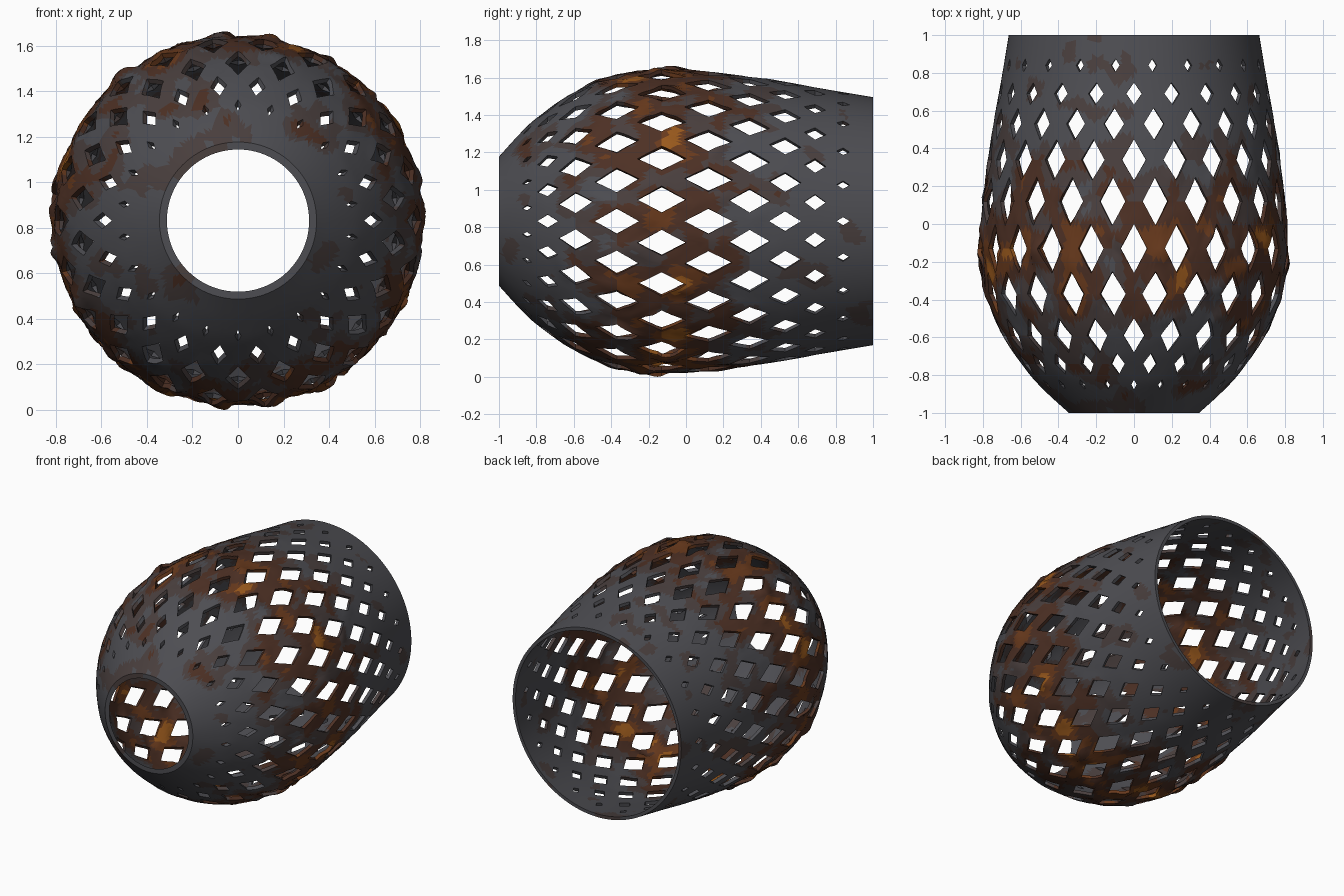
import bpy, bmesh, math
from mathutils import Vector, noise

if "Cube" in bpy.data.objects:
    bpy.data.objects.remove(bpy.data.objects["Cube"])

N = 22                      # diamond columns around the shell
STEP = 2 * math.pi / N
ZC = 0.815                  # height of the shell axis (axis runs along y)
THICK = 0.022

# shell profile: (y, radius)
PROFILE = [(-1, .345), (-.9, .455), (-.8, .55), (-.6, .69), (-.4, .775), (-.2, .81),
           (0, .81), (.2, .791), (.5, .75), (.75, .705), (1, .663)]
# hole rows: (y, half length along y, half width around)
ROWS = [(-.85, .025, .014), (-.74, .055, .036), (-.59, .09, .056), (-.37, .118, .068),
        (-.13, .13, .070), (.12, .128, .068), (.34, .108, .064), (.53, .085, .054),
        (.69, .058, .042), (.84, .035, .022)]
YS = [-.94] + [r[0] for r in ROWS] + [.93]


def radius(y):
    """Smooth interpolation of the profile."""
    n = len(PROFILE)
    i = 0
    while i < n - 2 and y > PROFILE[i + 1][0]:
        i += 1

    def slope(k):
        a, b = PROFILE[max(k - 1, 0)], PROFILE[min(k + 1, n - 1)]
        return (b[1] - a[1]) / (b[0] - a[0])
    (y0, r0), (y1, r1) = PROFILE[i], PROFILE[i + 1]
    h = y1 - y0
    t = (y - y0) / h
    return ((2*t**3 - 3*t*t + 1) * r0 + (t**3 - 2*t*t + t) * h * slope(i)
            + (3*t*t - 2*t**3) * r1 + (t**3 - t*t) * h * slope(i + 1))


def wear(y):
    """Corrosion is strongest around the widest part."""
    return math.exp(-((y + .15) / .42) ** 2)


def point(a, y):
    r = radius(y)
    p = Vector((r * math.sin(a), y, r * math.cos(a)))
    lump = max(0, noise.noise(p * 7 + Vector((3, 1, 5))) - .15) * .05
    lump += noise.noise(p * 16) * .006
    r += lump * wear(y)
    return (r * math.sin(a), y, ZC + r * math.cos(a))


bm = bmesh.new()


def patch(p00, p10, p11, p01, nu, nv):
    """Bilinear grid in (angle, y) wrapped onto the shell."""
    grid = []
    for j in range(nv + 1):
        v = j / nv
        row = []
        for i in range(nu + 1):
            u = i / nu
            q = [(1-u)*(1-v)*p00[k] + u*(1-v)*p10[k] + u*v*p11[k] + (1-u)*v*p01[k] for k in (0, 1)]
            row.append(bm.verts.new(point(*q)))
        grid.append(row)
    for j in range(nv):
        for i in range(nu):
            bm.faces.new((grid[j][i], grid[j][i+1], grid[j+1][i+1], grid[j+1][i]))


# lattice: one diamond frame around each hole
for i, (y, hl, hw) in enumerate(ROWS):
    dw = hw / radius(y)
    for k in range(N):
        a = (k + .5 * (i % 2)) * STEP
        outer = [(a, YS[i]), (a + STEP/2, y), (a, YS[i+2]), (a - STEP/2, y)]
        inner = [(a, y - hl), (a + dw, y), (a, y + hl), (a - dw, y)]
        for c in range(4):
            d = (c + 1) % 4
            patch(outer[c], outer[d], inner[d], inner[c], 6, 3)

# solid bands at the front and back rims
for y_end, tip, side, off in ((-1, YS[0], YS[1], 0), (1, YS[-1], YS[-2], .5)):
    for k in range(N):
        a = (k + off) * STEP
        for s in (-1, 1):
            b = a + s * STEP / 2
            patch((a, tip), (b, side), (b, y_end), (a, y_end), 6, 4)

bmesh.ops.remove_doubles(bm, verts=bm.verts, dist=1e-5)

# wall thickness, pushed straight towards the axis so both rims stay flat
ext = bmesh.ops.extrude_face_region(bm, geom=bm.faces[:], use_keep_orig=True)
for v in [g for g in ext["geom"] if isinstance(g, bmesh.types.BMVert)]:
    y = v.co.y
    e = .01
    dr = (radius(min(y + e, 1)) - radius(max(y - e, -1))) / (min(y + e, 1) - max(y - e, -1))
    t = THICK * math.sqrt(1 + dr * dr)
    r = math.hypot(v.co.x, v.co.z - ZC)
    v.co.x *= (r - t) / r
    v.co.z = ZC + (v.co.z - ZC) * (r - t) / r
bmesh.ops.recalc_face_normals(bm, faces=bm.faces)
low = min(v.co.z for v in bm.verts)
bmesh.ops.translate(bm, verts=bm.verts, vec=(0, 0, -low))

# steel to rust colour steps
for f in bm.faces:
    c = f.calc_center_median()
    n = noise.noise(c * 4.5 + Vector((7, 2, 4))) * .6 + noise.noise(c * 10) * .35
    w = n + wear(c.y) * .75
    f.material_index = sum(w > lim for lim in (.22, .48, .80, 1.02))

mesh = bpy.data.meshes.new("lattice_shell")
bm.to_mesh(mesh)
bm.free()
for name, col in (("dark_steel", (.075, .075, .085)), ("stained_steel", (.068, .050, .048)),
                  ("brown_rust", (.075, .030, .018)), ("red_rust", (.14, .042, .012)),
                  ("orange_rust", (.32, .10, .012))):
    m = bpy.data.materials.new(name)
    m.diffuse_color = (*col, 1)
    m.use_nodes = True
    m.node_tree.nodes["Principled BSDF"].inputs["Base Color"].default_value = m.diffuse_color
    mesh.materials.append(m)
shell = bpy.data.objects.new("lattice_shell", mesh)
bpy.context.collection.objects.link(shell)
bpy.context.view_layer.objects.active = shell
shell.select_set(True)
bpy.ops.object.shade_smooth_by_angle(angle=math.radians(40))
